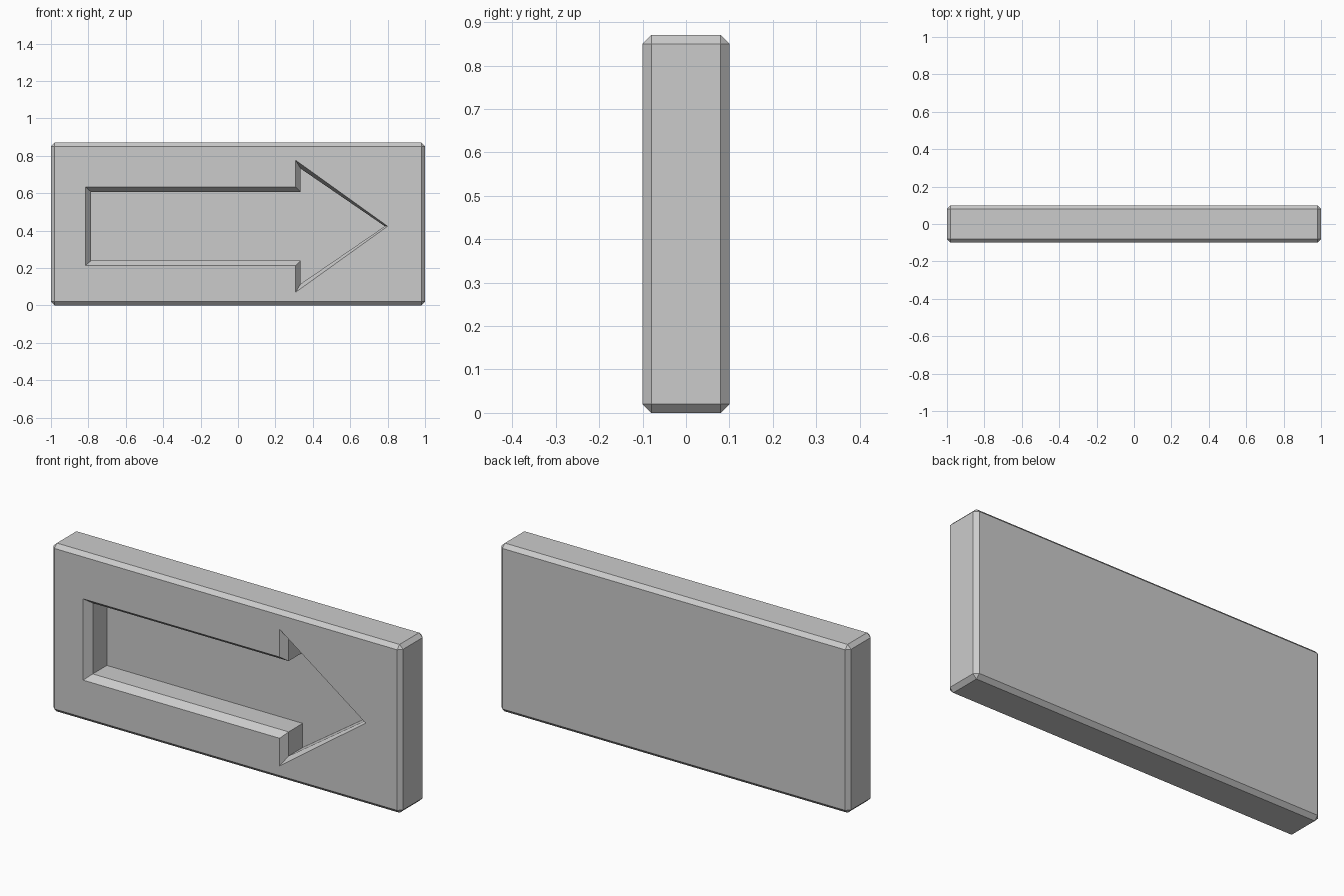
import bpy, bmesh

if "Cube" in bpy.data.objects:
    bpy.data.objects.remove(bpy.data.objects["Cube"])

MID_Z = 0.423


def make_object(name, bm):
    bmesh.ops.recalc_face_normals(bm, faces=bm.faces)
    mesh = bpy.data.meshes.new(name)
    bm.to_mesh(mesh)
    bm.free()
    obj = bpy.data.objects.new(name, mesh)
    bpy.context.collection.objects.link(obj)
    return obj


def arrow_outline(left, neck, tip, shaft, head_half):
    # upper half of the arrow, mirrored about its centre line
    upper = [(left, shaft), (neck, shaft), (neck, head_half)]
    lower = [(x, -z) for x, z in reversed(upper)]
    return upper + [(tip, 0)] + lower


# sign board: chamfered slab
bm = bmesh.new()
bmesh.ops.create_cube(bm, size=1)
for v in bm.verts:
    v.co.x *= 2.0
    v.co.y *= 0.2
    v.co.z = (v.co.z + 0.5) * 0.87
bmesh.ops.bevel(bm, geom=bm.edges[:], offset=0.02, segments=1,
                profile=0.5, affect='EDGES')
board = make_object("sign_board", bm)

# arrow cutter: loft with a chamfered rim and straight walls
outer = arrow_outline(-0.815, 0.308, 0.80, 0.21, 0.353)
inner = arrow_outline(-0.785, 0.335, 0.785, 0.183, 0.308)
bm = bmesh.new()
rings = [[bm.verts.new((x, y, MID_Z + z)) for x, z in outline]
         for y, outline in ((-0.13, outer), (-0.10, outer),
                            (-0.065, inner), (0.05, inner))]
n = len(outer)
for a, b in zip(rings, rings[1:]):
    for i in range(n):
        j = (i + 1) % n
        bm.faces.new((a[i], a[j], b[j], b[i]))
bm.faces.new(rings[0])
bm.faces.new(rings[-1])
cutter = make_object("arrow_cutter", bm)
cutter.hide_render = True
cutter.hide_viewport = True

# arrow recess
cut = board.modifiers.new("arrow_recess", 'BOOLEAN')
cut.operation = 'DIFFERENCE'
cut.solver = 'EXACT'
cut.object = cutter
